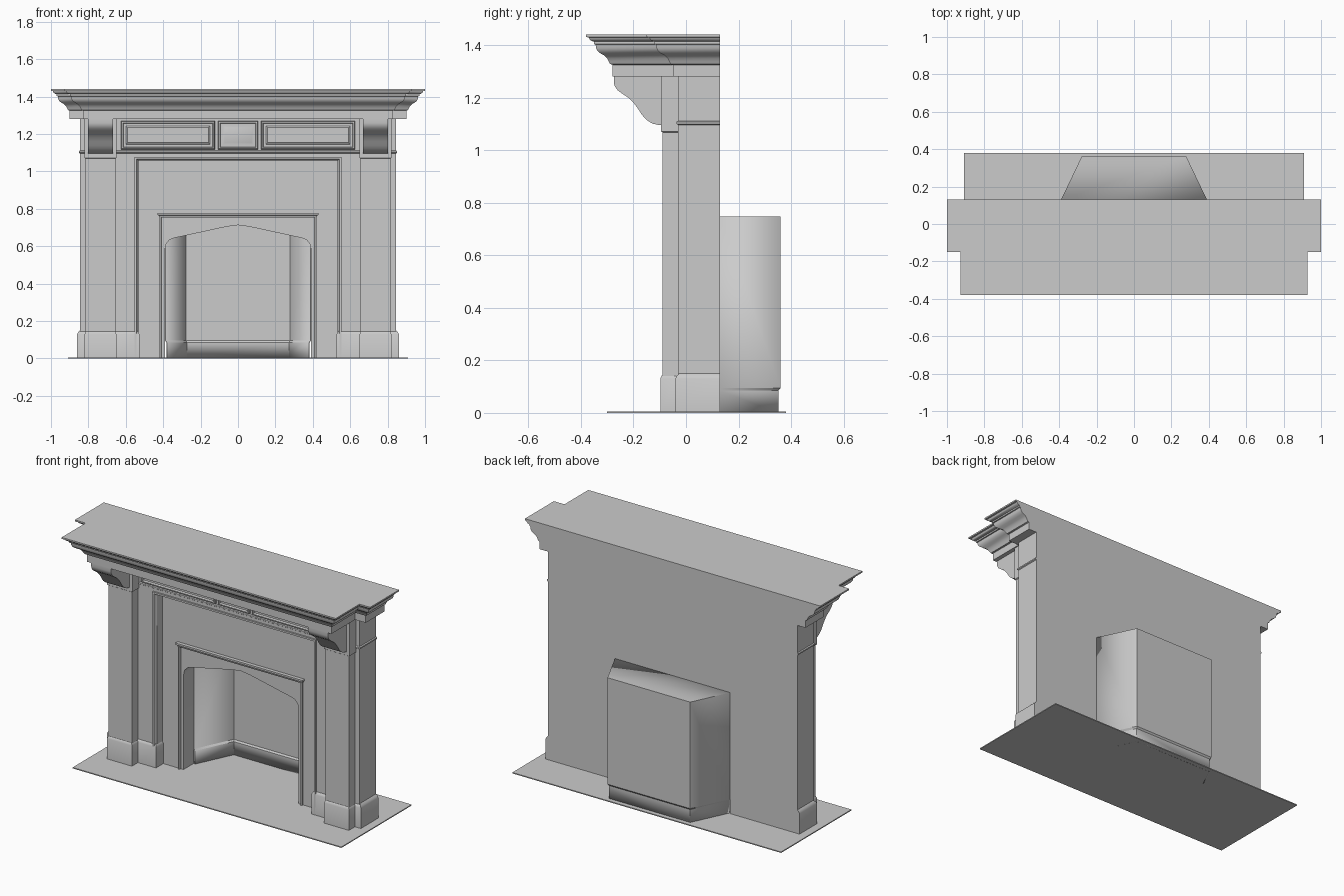
import bpy, bmesh, math

if "Cube" in bpy.data.objects:
    bpy.data.objects.remove(bpy.data.objects["Cube"])

stone = bpy.data.materials.new("pale grey stone")
stone.diffuse_color = (0.6, 0.6, 0.6, 1)
stone.use_nodes = True
stone.node_tree.nodes["Principled BSDF"].inputs["Base Color"].default_value = stone.diffuse_color


def finish(name, bm):
    bmesh.ops.recalc_face_normals(bm, faces=bm.faces)
    me = bpy.data.meshes.new(name)
    bm.to_mesh(me)
    bm.free()
    me.materials.append(stone)
    ob = bpy.data.objects.new(name, me)
    bpy.context.collection.objects.link(ob)
    bpy.ops.object.select_all(action='DESELECT')
    ob.select_set(True)
    bpy.context.view_layer.objects.active = ob
    bpy.ops.object.shade_smooth_by_angle(angle=math.radians(32))
    return ob


def prism(name, pts, a, b, axis='y'):
    """Extrude an outline: (x, z) along y, or (y, z) along x."""
    bm = bmesh.new()
    put = (lambda p, h: (p[0], h, p[1])) if axis == 'y' else (lambda p, h: (h, p[0], p[1]))
    lo = [bm.verts.new(put(p, a)) for p in pts]
    hi = [bm.verts.new(put(p, b)) for p in pts]
    n = len(pts)
    bm.faces.new(lo)
    bm.faces.new(hi[::-1])
    for i in range(n):
        j = (i + 1) % n
        bm.faces.new((lo[i], lo[j], hi[j], hi[i]))
    return finish(name, bm)


def box(name, x0, x1, y0, y1, z0, z1):
    return prism(name, [(x0, z0), (x1, z0), (x1, z1), (x0, z1)], y0, y1)


def sweep(name, path, profile, plane='xy', closed=False, mode='solid'):
    """Mitred sweep of a (offset, height) profile, offset to the right of the path.
    solid: fill between the ends, tube: closed profile, hood: sheet with a lid."""
    n, m = len(path), len(profile)

    def normal(i):
        a, b = path[i % n], path[(i + 1) % n]
        dx, dy = b[0] - a[0], b[1] - a[1]
        s = math.hypot(dx, dy)
        return dy / s, -dx / s

    bm = bmesh.new()
    rings = []
    for i, p in enumerate(path):
        n1 = normal(i - 1) if closed or i > 0 else normal(i)
        n2 = normal(i) if closed or i < n - 1 else n1
        k = 1 + n1[0] * n2[0] + n1[1] * n2[1]
        mx, my = (n1[0] + n2[0]) / k, (n1[1] + n2[1]) / k
        ring = []
        for d, h in profile:
            u, v = p[0] + mx * d, p[1] + my * d
            ring.append(bm.verts.new((u, v, h) if plane == 'xy' else (u, h, v)))
        rings.append(ring)
    for i in range(n if closed else n - 1):
        r, s = rings[i], rings[(i + 1) % n]
        for j in range(m if mode == 'tube' else m - 1):
            k = (j + 1) % m
            bm.faces.new((r[j], s[j], s[k], r[k]))
    if mode == 'tube':
        bm.faces.new(rings[0])
        bm.faces.new(rings[-1][::-1])
    else:
        bm.faces.new([r[-1] for r in rings])
        if mode == 'solid':
            bm.faces.new([r[0] for r in rings][::-1])
            if not closed:
                bm.faces.new(rings[0] + rings[-1][::-1])
    return finish(name, bm)


def mirrored(pts):
    """Path from the left half to the right half."""
    return pts + [(-x, y) for x, y in reversed(pts)]


# hearth slab
box("hearth", -0.91, 0.91, -0.30, 0.38, 0, 0.006)

# main body with a large square recess
prism("body", mirrored([(-0.545, 0), (-0.845, 0), (-0.845, 1.28)])
      + [(0.545, 1.07), (-0.545, 1.07)], -0.03, 0.13)

# recessed panel with the pointed arch opening
arch = [(0.39, 0), (0.39, 0.585), (0.383, 0.615), (0.365, 0.635),
        (0.34, 0.645), (0.30, 0.653), (0.06, 0.705)]
prism("arched_panel", [(-0.545, 0), (-0.545, 1.07), (0.545, 1.07), (0.545, 0)] + arch
      + [(0, 0.713)] + [(-x, z) for x, z in reversed(arch)], 0.03, 0.13)

# mouldings around the recess and around the opening
sweep("recess_moulding", mirrored([(-0.545, 0), (-0.545, 1.07)]),
      [(-0.008, 0.03), (-0.008, -0.04), (0.003, -0.04), (0.007, -0.026),
       (0.012, -0.02), (0.012, 0.04)], 'xz', mode='tube')
sweep("opening_trim", mirrored([(-0.42, 0), (-0.42, 0.768)]),
      [(0, 0.04), (0, 0.018), (0.008, 0.018), (0.012, 0.024), (0.012, 0.04)],
      'xz', mode='tube')
sweep("opening_ledge", [(-0.42, 0.04), (-0.42, 0.018), (0.42, 0.018), (0.42, 0.04)],
      [(0, 0.755), (0.004, 0.765), (0.01, 0.768), (0.01, 0.779)])

# firebox behind the opening, with a stepped-in bottom band
fire = sweep("firebox", mirrored([(-0.39, 0.13), (-0.28, 0.36)]),
             [(0.008, 0), (0.008, 0.085), (0, 0.095), (0, 0.747)], mode='hood')
shell = fire.modifiers.new("shell", 'SOLIDIFY')
shell.thickness = 0.004

# small bead under the frieze
sweep("frieze_bead", mirrored([(-0.845, 0.13), (-0.845, -0.03)]),
      [(0, 1.096), (0.006, 1.10), (0.006, 1.108), (0, 1.112)])

# pilasters, plinths, capitals and corbels on both sides
corbel = [(-0.05, 1.28), (-0.275, 1.28), (-0.275, 1.258), (-0.271, 1.243), (-0.26, 1.228),
          (-0.24, 1.213), (-0.22, 1.20), (-0.20, 1.181), (-0.184, 1.16), (-0.17, 1.138),
          (-0.157, 1.122), (-0.143, 1.11), (-0.127, 1.101), (-0.10, 1.095), (-0.05, 1.095)]
leg = [(-0.85, 0.13), (-0.85, -0.03), (-0.81, -0.03), (-0.81, -0.088), (-0.66, -0.088),
       (-0.66, -0.03), (-0.537, -0.03), (-0.537, 0.13)]
for side, s in (("left", -1), ("right", 1)):
    x0, x1 = sorted((0.655 * s, 0.815 * s))
    box(side + "_pilaster", x0, x1, -0.09, 0, 0, 1.075)
    sweep(side + "_capital", [(x0, 0), (x0, -0.09), (x1, -0.09), (x1, 0)],
          [(0, 1.068), (0.006, 1.072), (0.006, 1.28)])
    path = leg if s < 0 else [(-x, y) for x, y in reversed(leg)]
    sweep(side + "_plinth", path, [(0.01, 0), (0.01, 0.13), (0.004, 0.142), (-0.005, 0.15)])
    c0, c1 = sorted((0.668 * s, 0.802 * s))
    prism(side + "_corbel", corbel, c0, c1, 'x')

# raised frieze panels
for name, x0, x1, rise in (("left", -0.626, -0.123, -0.043), ("centre", -0.107, 0.107, -0.04),
                           ("right", 0.123, 0.626, -0.043)):
    sweep(name + "_frieze_panel", [(x0, 1.118), (x0, 1.27), (x1, 1.27), (x1, 1.118)],
          [(0, -0.02), (0, -0.042), (0.004, -0.047), (0.01, -0.047), (0.014, -0.036),
           (0.026, -0.036), (0.036, rise)], 'xz', closed=True)

# stepped mantel cornice
sweep("mantel_cornice", mirrored([(-0.90, 0.13), (-0.90, -0.05), (-0.828, -0.05), (-0.828, -0.28)]),
      [(0, 1.28), (0, 1.325), (0.009, 1.328), (0.014, 1.338), (0.02, 1.35), (0.03, 1.36),
       (0.045, 1.368), (0.056, 1.377), (0.062, 1.388), (0.064, 1.402), (0.07, 1.404),
       (0.07, 1.413), (0.08, 1.416), (0.087, 1.422), (0.09, 1.429), (0.10, 1.431), (0.10, 1.44)])
